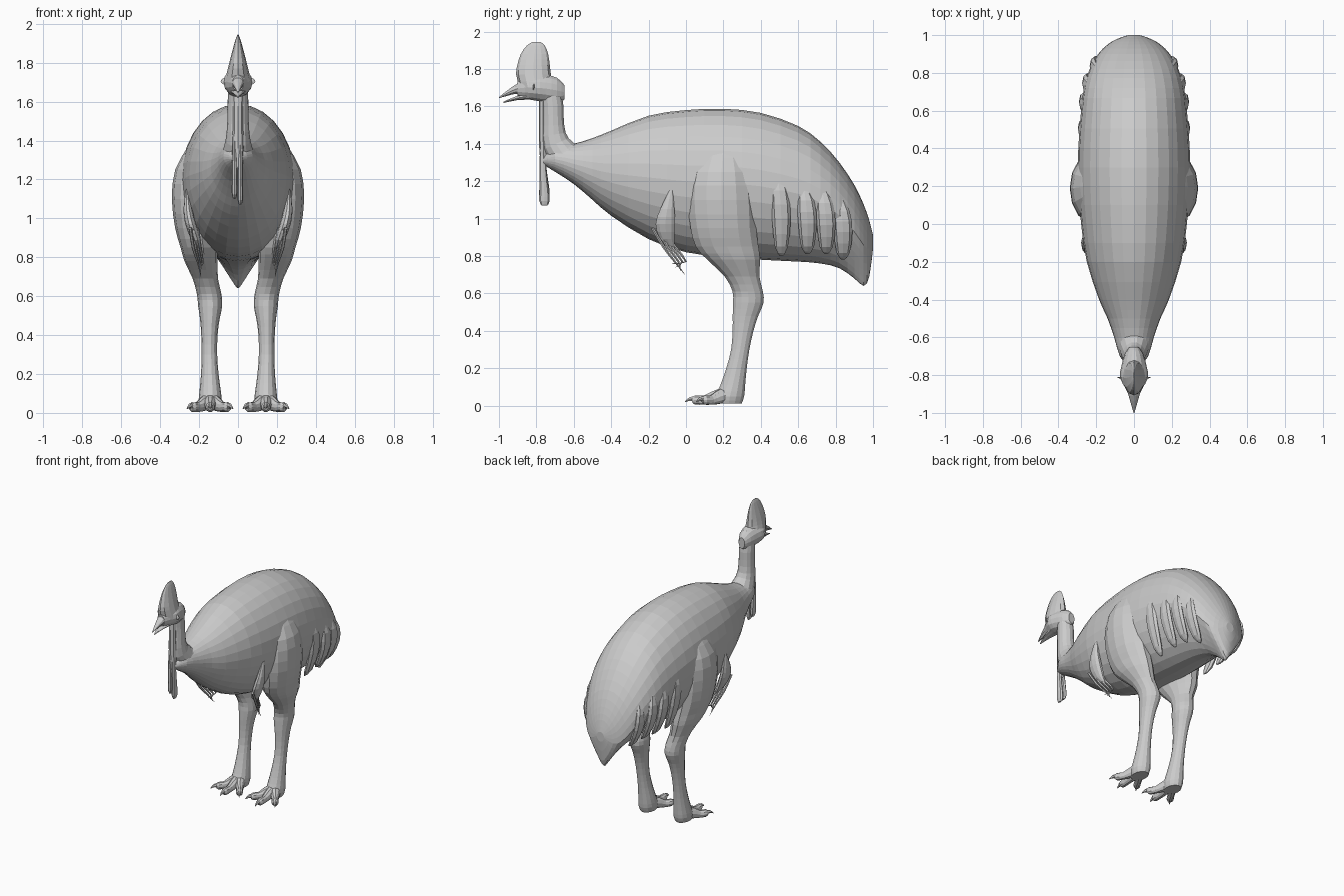
import bpy, bmesh, math
from mathutils import Vector

X, Y, Z = Vector((1, 0, 0)), Vector((0, 1, 0)), Vector((0, 0, 1))


def spline(rows, steps):
    """Catmull-Rom interpolation of section rows."""
    out = []
    for i in range(len(rows) - 1):
        a, b, c, d = (rows[max(0, min(len(rows) - 1, i + k))] for k in (-1, 0, 1, 2))
        for s in range(steps):
            t = s / steps
            out.append([0.5 * (2 * q + (r - p) * t + (2 * p - 5 * q + 4 * r - u) * t * t
                               + (3 * q - p - 3 * r + u) * t ** 3)
                        for p, q, r, u in zip(a, b, c, d)])
    return out + [list(rows[-1])]


def loft(name, rows, n=12, axis=None, steps=2, mirror=False):
    """Skin elliptical rings (x, y, z, radius_u, radius_v[, pinch])."""
    rows = spline(rows, steps)
    pts = [Vector(r[:3]) for r in rows]
    bm = bmesh.new()
    rings = []
    for i, r in enumerate(rows):
        t = axis or (pts[min(i + 1, len(pts) - 1)] - pts[max(i - 1, 0)]).normalized()
        u = (X - t * X.dot(t)).normalized()
        v = t.cross(u)
        pinch = r[5] if len(r) > 5 else 0
        ring = []
        for k in range(n):
            c, s = math.cos(2 * math.pi * k / n), math.sin(2 * math.pi * k / n)
            w = 1 - pinch * max(0, s)
            ring.append(bm.verts.new(pts[i] + u * c * w * max(r[3], .001) + v * s * max(r[4], .001)))
        rings.append(ring)
    for a, b in zip(rings, rings[1:]):
        for k in range(n):
            bm.faces.new((a[k], a[(k + 1) % n], b[(k + 1) % n], b[k]))
    bm.faces.new(rings[0])
    bm.faces.new(rings[-1])
    bmesh.ops.recalc_face_normals(bm, faces=bm.faces)
    me = bpy.data.meshes.new(name)
    bm.to_mesh(me)
    bm.free()
    ob = bpy.data.objects.new(name, me)
    bpy.context.collection.objects.link(ob)
    if mirror:
        ob.modifiers.new("mirror", 'MIRROR')
    return ob


# Body: (y, top z, bottom z, half width, underside pinch)
body = [(-.765, 1.33, 1.29, .025, 0), (-.70, 1.385, 1.25, .075, 0), (-.60, 1.40, 1.185, .105, 0),
        (-.50, 1.43, 1.10, .14, 0), (-.40, 1.47, 1.015, .185, 0), (-.20, 1.55, .89, .25, 0),
        (0, 1.58, .82, .28, 0), (.20, 1.587, .795, .295, 0), (.40, 1.565, .78, .295, 0),
        (.60, 1.495, .77, .28, .1), (.72, 1.41, .76, .265, .2), (.82, 1.30, .735, .235, .4),
        (.90, 1.18, .68, .19, .65), (.95, 1.075, .64, .14, .75), (.98, .99, .69, .09, .5),
        (1.0, .91, .84, .03, 0)]
loft("body", [(0, y, (a + b) / 2, w, (a - b) / 2, p) for y, a, b, w, p in body], 28, Y, 2)

# Neck
loft("neck", [(0, -.52, 1.27, .10, .11), (0, -.62, 1.31, .09, .095), (0, -.695, 1.40, .064, .075),
              (0, -.71, 1.50, .055, .06), (0, -.712, 1.60, .053, .058), (0, -.725, 1.70, .05, .055)], 14)

# Head, beak and casque
loft("head", [(0, -.65, 1.675, .025, .04), (0, -.69, 1.685, .05, .07), (0, -.75, 1.695, .066, .075),
              (0, -.81, 1.70, .075, .07), (0, -.86, 1.70, .05, .06), (0, -.90, 1.695, .03, .04)], 14, Y)
loft("upper_beak", [(0, -.85, 1.705, .045, .045), (0, -.91, 1.692, .028, .026),
                    (0, -.96, 1.668, .014, .014), (0, -1.0, 1.647, .002, .003)], 10, Y)
loft("lower_beak", [(0, -.82, 1.655, .045, .02), (0, -.90, 1.645, .026, .012),
                    (0, -.975, 1.622, .003, .004)], 10, Y)
loft("casque", [(0, -.80, 1.70, .07, .09), (0, -.815, 1.77, .052, .093), (0, -.815, 1.82, .04, .087),
                (0, -.81, 1.88, .024, .073), (0, -.803, 1.925, .011, .048),
                (0, -.80, 1.945, .002, .02)], 12, Z)
loft("eye", [(.055, -.815, 1.705, .018, .018), (.07, -.815, 1.705, .017, .017),
             (.082, -.815, 1.705, .008, .008)], 8, Vector((.3, -.95, .1)).normalized(), 1, True)

# Throat skin and hanging wattles
loft("throat_fold", [(0, -.765, 1.64, .028, .02), (0, -.765, 1.50, .026, .022),
                     (0, -.762, 1.36, .028, .022), (0, -.76, 1.26, .02, .012)], 8)
for name, x, low in (("long_wattle", .012, 1.07), ("short_wattle", -.018, 1.10)):
    loft(name, [(x, -.765, 1.42, .010, .015), (x, -.765, 1.28, .013, .018),
                (x, -.758, low + .08, .014, .025), (x, -.757, low + .025, .014, .028),
                (x, -.756, low, .006, .016)], 8, Z)

# Legs: thigh, hock and shank in one piece
loft("leg", [(.20, .20, 1.38, .05, .10), (.215, .19, 1.25, .108, .165), (.22, .19, 1.10, .12, .185),
             (.215, .20, .95, .108, .18), (.20, .22, .85, .095, .172), (.19, .255, .78, .085, .145),
             (.168, .30, .69, .065, .095), (.148, .33, .61, .063, .083), (.143, .333, .55, .062, .084),
             (.145, .318, .48, .05, .07), (.147, .305, .40, .042, .057), (.147, .29, .30, .04, .05),
             (.145, .27, .20, .045, .056), (.143, .25, .11, .055, .068), (.143, .235, .05, .06, .078),
             (.143, .23, .012, .05, .07)], 14, Z, 2, True)

# Three toes per foot, each with a claw
for name, tx, ty in (("inner_toe", .055, .095), ("middle_toe", .143, .05), ("outer_toe", .232, .10)):
    start, end = Vector((.143, .23, .065)), Vector((tx, ty, .027))
    d = end - start
    m1, m2 = start + d * .45, start + d * .72
    loft(name, [(*start, .045, .045), (m1.x, m1.y, .043, .03, .036), (m2.x, m2.y, .03, .023, .026),
                (tx, ty, .03, .024, .026), (tx + d.x * .1, ty + d.y * .1, .026, .012, .014)],
         10, None, 2, True)
    tip = Vector((tx, ty, 0)) + Vector((d.x, d.y, 0)).normalized() * .055
    loft(name + "_claw", [(tx, ty, .034, .014, .016), ((tx + tip.x) / 2, (ty + tip.y) / 2, .036, .011, .012),
                          (tip.x, tip.y, .02, .001, .002)], 6, None, 2, True)

# Small folded wings with bare quills
loft("wing", [(.262, -.08, 1.15, .006, .01), (.258, -.10, 1.05, .022, .04), (.243, -.11, .97, .028, .055),
              (.215, -.10, .89, .024, .04), (.20, -.07, .84, .004, .008)], 10, Z, 2, True)
for i in range(4):
    loft("wing_quill", [(.245 - .012 * i, -.18 + .025 * i, .95, .009, .009),
                        (.23 - .012 * i, -.12 + .02 * i, .85, .008, .009),
                        (.205 - .008 * i, -.06 + .02 * i, .77, .005, .006),
                        (.19, -.005 - .025 * i, .70 + .02 * i, .001, .001)], 6, None, 2, True)

# Flank plumes overlapping behind the thigh
for i, (y, x, top, low) in enumerate(((.50, .268, 1.30, .80), (.64, .262, 1.22, .81),
                                      (.74, .245, 1.20, .81), (.83, .205, 1.15, .78))):
    h = top - low
    loft("flank_plume", [(x - .02, y - .02, top, .006, .01), (x + .006, y, top - .3 * h, .022, .045),
                         (x - .004, y + .01, top - .6 * h, .024, .05),
                         (x - .05, y + .01, low + .1 * h, .022, .035),
                         (x - .08, y + .01, low, .004, .008)], 8, Z, 2, True)
